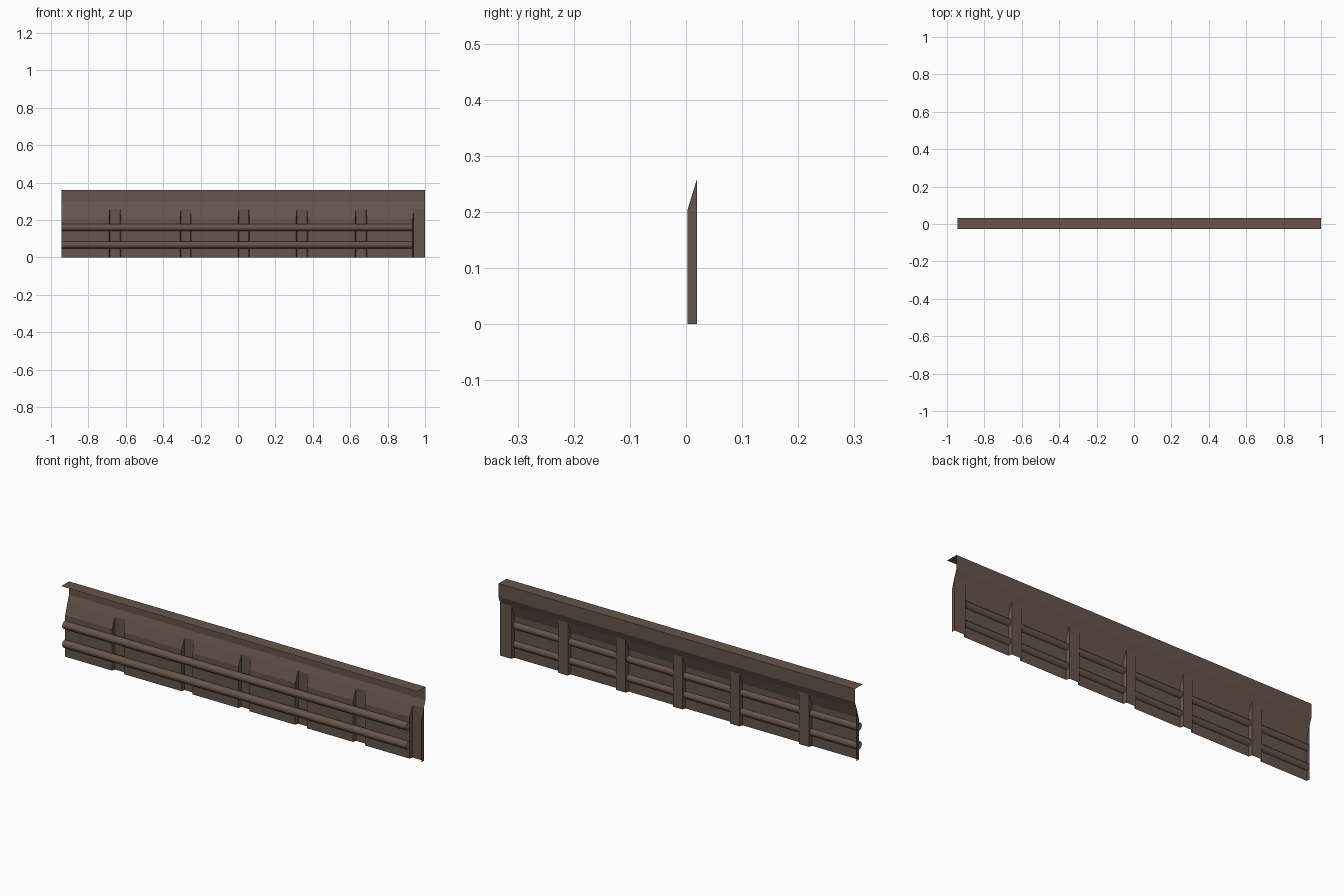
import bpy, bmesh, math

if "Cube" in bpy.data.objects:
    bpy.data.objects.remove(bpy.data.objects["Cube"])

brown = bpy.data.materials.new("dark_brown")
brown.diffuse_color = (0.13, 0.09, 0.07, 1)
brown.use_nodes = True
brown.node_tree.nodes["Principled BSDF"].inputs["Base Color"].default_value = brown.diffuse_color

X0, X1 = -0.945, 1.0
FRONT, BACK, TOP_Y = 0.003, 0.02, 0.033      # depths of panel, posts, top band
Z_LOW, Z_POST, Z_BAND, Z_TOP = 0.205, 0.26, 0.295, 0.36
TAPER = 0.005
posts = [(-0.69, -0.625), (-0.31, -0.25), (0.0, 0.062), (0.31, 0.374), (0.626, 0.69), (0.934, X1)]


def finish(name, bm, smooth=False):
    bmesh.ops.remove_doubles(bm, verts=bm.verts, dist=1e-5)
    me = bpy.data.meshes.new(name)
    bm.to_mesh(me)
    bm.free()
    me.materials.append(brown)
    for p in me.polygons:
        p.use_smooth = smooth
    ob = bpy.data.objects.new(name, me)
    bpy.context.collection.objects.link(ob)


def face(bm, *pts):
    bm.faces.new([bm.verts.new(p) for p in pts])


def strip(bm, a, b, profile):
    """Sweep a (y, z) profile along x from a to b."""
    for (y, z), (v, w) in zip(profile, profile[1:]):
        face(bm, (a, y, z), (b, y, z), (b, v, w), (a, v, w))


# Upper sheet: slope, vertical band and flat lip reaching forward
bm = bmesh.new()
strip(bm, X0, X1, [(BACK, Z_POST), (TOP_Y, Z_BAND), (TOP_Y, Z_TOP), (-0.028, Z_TOP)])
finish("upper_sheet", bm)

# Lower panels between the posts
bm = bmesh.new()
start = X0
for a, b in posts:
    strip(bm, start, a, [(FRONT, 0), (FRONT, Z_LOW)])
    left = start if start == X0 else start - TAPER
    face(bm, (start, FRONT, Z_LOW), (a, FRONT, Z_LOW), (a + TAPER, BACK, Z_POST), (left, BACK, Z_POST))
    start = b
# Folded edge at the left end
face(bm, (X0, FRONT, 0), (X0, FRONT, Z_LOW), (X0, BACK, Z_POST), (X0, BACK, 0))
finish("lower_panels", bm)

# Posts: channels pressed out to the back
bm = bmesh.new()
for a, b in posts:
    c, d = a + TAPER, (b if b == X1 else b - TAPER)
    strip(bm, c, d, [(BACK, 0), (BACK, Z_POST)])
    for xf, xb in ((a, c), (b, d)):
        face(bm, (xf, FRONT, 0), (xf, FRONT, Z_LOW), (xb, BACK, Z_POST), (xb, BACK, 0))
finish("posts", bm)

# Two open rails through the panels
for name, z in (("lower_rail", 0.067), ("upper_rail", 0.16)):
    bm = bmesh.new()
    n, r, cy = 12, 0.019, -0.002
    ring = [(cy + r * math.cos(2 * math.pi * i / n), z + r * math.sin(2 * math.pi * i / n)) for i in range(n + 1)]
    strip(bm, X0, 0.932, ring)
    bmesh.ops.remove_doubles(bm, verts=bm.verts, dist=1e-5)
    bmesh.ops.recalc_face_normals(bm, faces=bm.faces)
    finish(name, bm, True)
